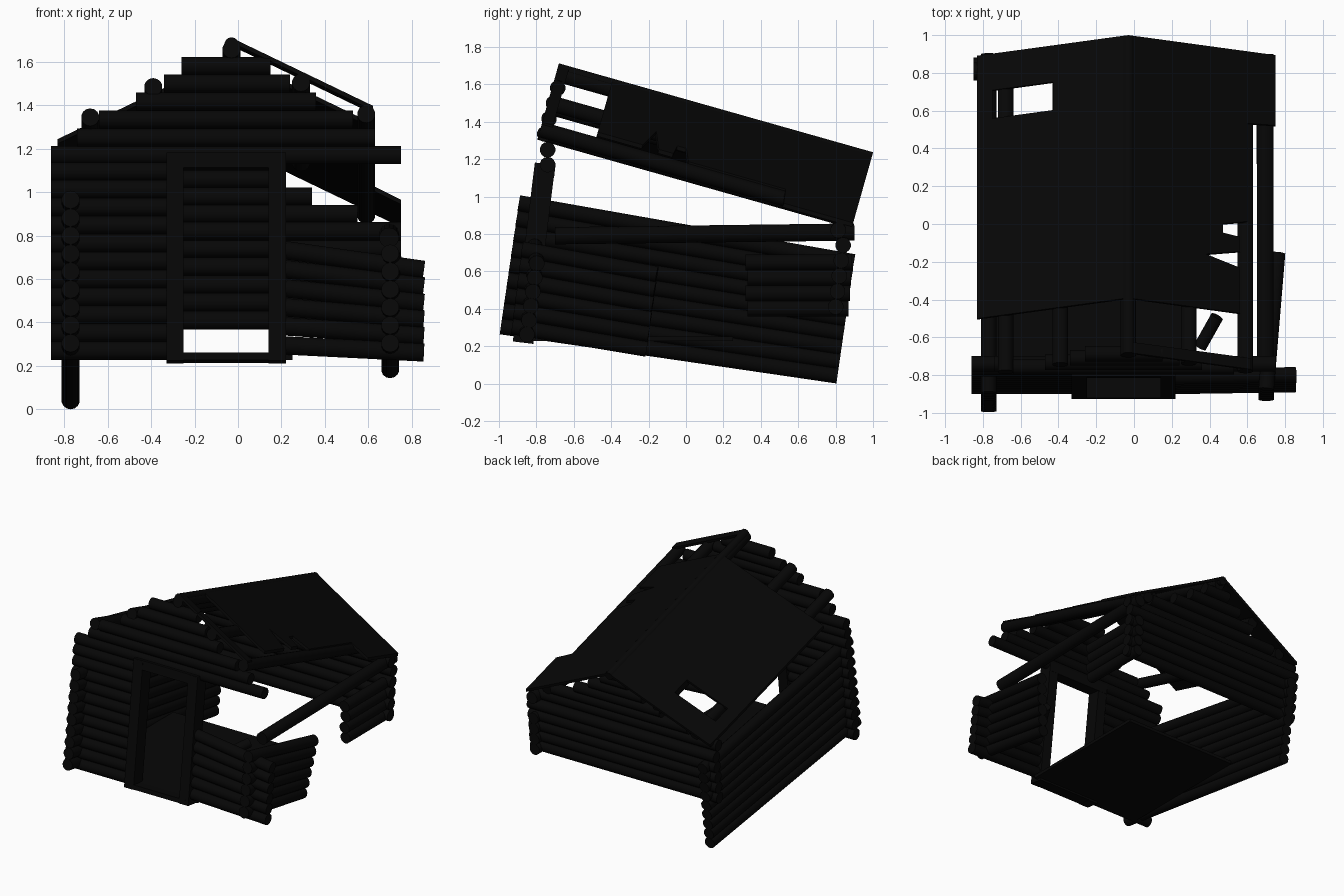
import bpy, bmesh, math
from mathutils import Vector, Matrix

cube = bpy.data.objects.get("Cube")
if cube:
    bpy.data.objects.remove(cube, do_unlink=True)

# one charred wood colour
wood = bpy.data.materials.new("charred_wood")
wood.use_nodes = True
COLOR = (0.002, 0.002, 0.002, 1)
wood.diffuse_color = COLOR
wood.node_tree.nodes["Principled BSDF"].inputs["Base Color"].default_value = COLOR

R = 0.042        # log radius
PITCH = 0.0825   # log spacing


def finish(name, bm):
    bmesh.ops.recalc_face_normals(bm, faces=bm.faces)
    mesh = bpy.data.meshes.new(name)
    bm.to_mesh(mesh)
    bm.free()
    mesh.materials.append(wood)
    obj = bpy.data.objects.new(name, mesh)
    bpy.context.collection.objects.link(obj)
    return obj


def logs(name, spans, radius=R):
    """One object holding a round log for each (start, end) pair."""
    bm = bmesh.new()
    for a, b in spans:
        a, b = Vector(a), Vector(b)
        d = b - a
        m = Matrix.Translation((a + b) / 2) @ d.to_track_quat('Z', 'Y').to_matrix().to_4x4()
        bmesh.ops.create_cone(bm, cap_ends=True, segments=14, radius1=radius,
                              radius2=radius, depth=d.length, matrix=m)
    for f in bm.faces:
        f.smooth = len(f.verts) == 4
    for e in bm.edges:
        e.smooth = all(f.smooth for f in e.link_faces)
    return finish(name, bm)


def box(name, center, size, rx=0.0):
    bm = bmesh.new()
    m = Matrix.Translation(center) @ Matrix.Rotation(rx, 4, 'X') @ Matrix.Diagonal((*size, 1))
    bmesh.ops.create_cube(bm, size=1, matrix=m)
    return finish(name, bm)


# sagging roof frame: x across, u along the ridge, n upward from the ridge
ROOF = math.radians(15.8)
RIDGE_X = -0.03


def roof_point(x, u, n):
    c, s = math.cos(ROOF), math.sin(ROOF)
    return Vector((x, -0.68 + u * c + n * s, 1.71 - u * s + n * c))


def roof_sheet(name, side, outline, thick=0.022):
    """Flat sheet on one slope; outline gives (distance from ridge, u)."""
    bm = bmesh.new()
    verts = [bm.verts.new(roof_point(RIDGE_X + side * d, u, -0.5 * d)) for d, u in outline]
    face = bm.faces.new(verts)
    ext = bmesh.ops.extrude_face_region(bm, geom=[face])
    moved = [v for v in ext["geom"] if isinstance(v, bmesh.types.BMVert)]
    bmesh.ops.translate(bm, verts=moved, vec=roof_point(0, 0, -thick) - roof_point(0, 0, 0))
    bmesh.ops.triangulate(bm, faces=[f for f in bm.faces if len(f.verts) > 4])
    return finish(name, bm)


def rect(d0, d1, u0, u1):
    return [(d0, u0), (d1, u0), (d1, u1), (d0, u1)]


# left wall, sinking toward the back
logs("left_wall", [((-0.77, -0.99 + 0.012 * i, 0.305 + PITCH * i),
                    (-0.77, 0.81 + 0.011 * i, 0.042 + 0.076 * i)) for i in range(9)])


# front wall, leaning back
def front_y(z):
    return -0.865 + (z - 0.23) * 0.125


rows = [0.27 + PITCH * i for i in range(11)]
logs("front_wall_left", [((-0.86, front_y(z), z), (-0.31, front_y(z), z)) for z in rows])
logs("front_wall_right", [((0.2, front_y(z), 0.295 + 0.088 * i),
                           (0.855, front_y(z) + 0.01, 0.262 + 0.076 * i))
                          for i, z in enumerate(rows[:6])])
logs("front_top_log", [((-0.86, -0.74, 1.17), (0.75, -0.74, 1.17))])

# door frame
LEAN = -math.radians(7)
for name, x in (("door_post_right", -0.29), ("door_post_left", 0.18)):
    box(name, (x, front_y(0.69) - 0.005, 0.695), (0.08, 0.11, 0.96), LEAN)
box("door_lintel", (-0.055, front_y(1.14) - 0.005, 1.14), (0.55, 0.11, 0.07), LEAN)
box("door_sill", (-0.055, front_y(0.24) - 0.005, 0.238), (0.55, 0.11, 0.034), LEAN)

# level floor, only the front right part is left
box("floor", (-0.24, -0.3, 0.24), (0.98, 1.1, 0.025))

# front gable
steps = [(-0.64, 0.53), (-0.47, 0.36), (-0.34, 0.24), (-0.26, 0.15)]
gable = [(roof_point(a, 0.03, -0.382 + 0.085 * i), roof_point(b, 0.03, -0.382 + 0.085 * i))
         for i, (a, b) in enumerate(steps)]
logs("front_gable", gable + [((-0.74, -0.74, 1.25), (0.63, -0.74, 1.25))])

# back gable and back wall hanging below it
steps = [(-0.85, 0.75), (-0.62, 0.55), (-0.4, 0.34), (-0.26, 0.2), (-0.14, 0.08)]
logs("back_gable", [(roof_point(a, 1.68, -0.45 + 0.083 * i),
                     roof_point(b, 1.68, -0.45 + 0.083 * i)) for i, (a, b) in enumerate(steps)])
logs("back_wall", [((-0.85, 0.84 - 0.01 * i, 0.74 - PITCH * i),
                    (0.75, 0.84 - 0.01 * i, 0.74 - PITCH * i)) for i in range(5)])

# broken right wall: outward leaning front stub, back stub and a loose top log
logs("right_wall_front_stub", [((0.7, -0.93 + 0.011 * i, 0.305 + PITCH * i),
                                (0.7 + 0.012 * i, -0.21 + 0.011 * i, 0.185 + 0.08 * i))
                               for i in range(6)])
logs("right_wall_back_stub", [((0.69, 0.33 - 0.012 * (i % 2), 0.4 + PITCH * i),
                               (0.69, 0.87 + 0.006 * i, 0.4 + PITCH * i)) for i in range(4)])
logs("right_top_log", [((0.695, -0.7, 0.79), (0.695, 0.9, 0.81))], 0.046)
logs("fallen_pole", [((0.35, -0.65, 0.56), (0.44, -0.49, 0.61))], 0.035)

# purlins, the inner right one broken short, and ridge cap
logs("purlins", [(roof_point(RIDGE_X + d, 0, -0.5 * abs(d) - 0.055),
                  roof_point(RIDGE_X + d, end, -0.5 * abs(d) - 0.055))
                 for d, end in ((-0.65, 1.71), (-0.36, 1.71), (0, 1.71), (0.32, 1.35), (0.62, 1.71))])
logs("ridge_cap", [(roof_point(RIDGE_X, 0, -0.03), roof_point(RIDGE_X, 1.745, -0.03))], 0.032)

# left slope with a hole near the back
for name, r in (("roof_left_front", (0, 0.8, 0.3, 1.39)),
                ("roof_left_upper", (0, 0.4, 1.39, 1.545)),
                ("roof_left_eave", (0.72, 0.8, 1.39, 1.545)),
                ("roof_left_back", (0, 0.8, 1.545, 1.746))):
    roof_sheet(name, -1, rect(*r))

# right slope with a ragged edge, and a lone board at the front
roof_sheet("roof_right", 1, [
    (0, 0.3), (0.59, 0.3), (0.59, 0.55), (0.41, 0.6), (0.59, 0.64), (0.59, 0.72),
    (0.5, 0.73), (0.5, 0.78), (0.63, 0.81), (0.63, 1.35), (0.78, 1.36), (0.78, 1.746), (0, 1.746)])
roof_sheet("front_roof_board", 1, rect(0, 0.65, 0, 0.06))
